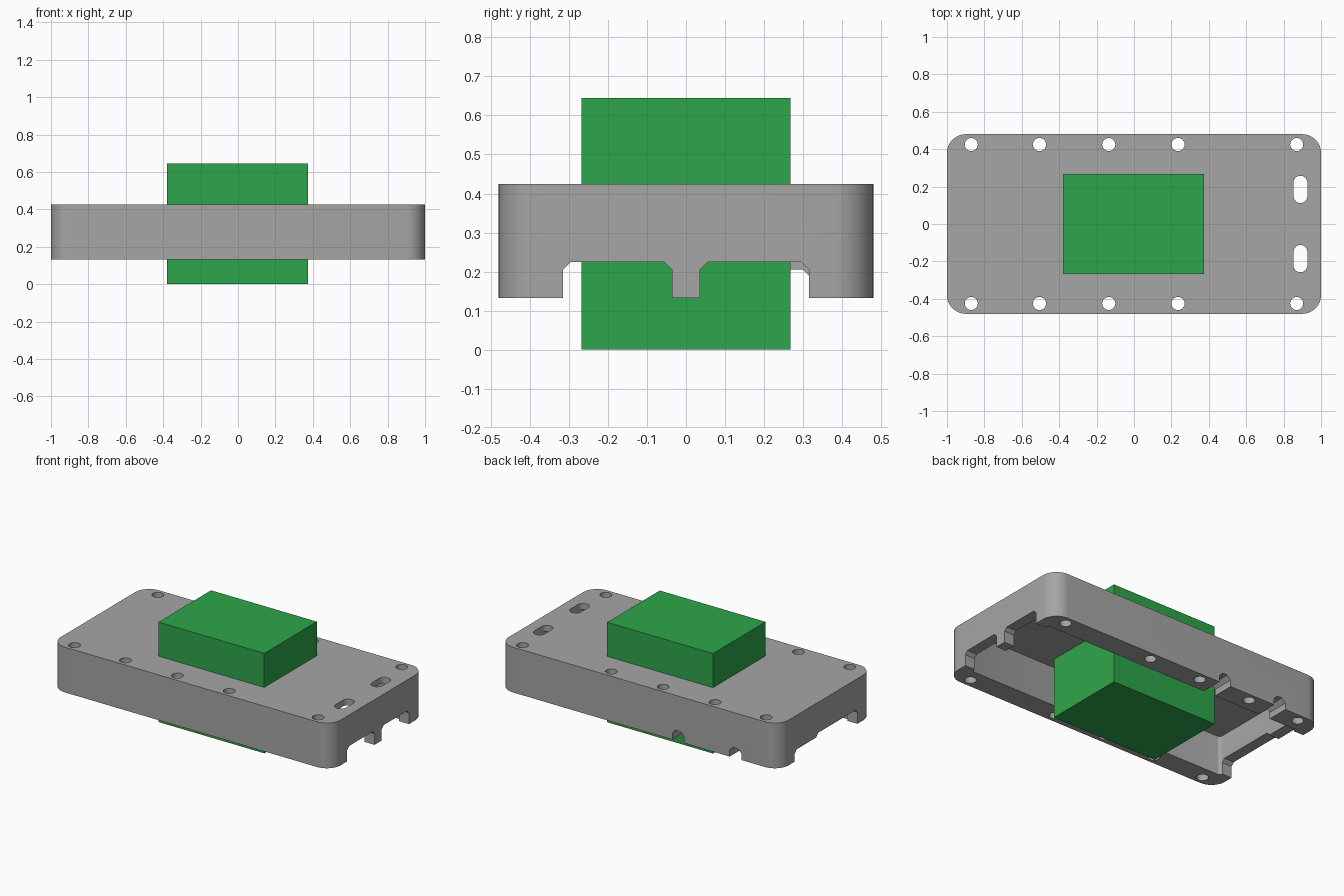
import bpy, bmesh, math
from mathutils import Vector

if "Cube" in bpy.data.objects:
    bpy.data.objects.remove(bpy.data.objects["Cube"])


def material(name, color):
    m = bpy.data.materials.new(name)
    m.diffuse_color = (*color, 1)
    m.use_nodes = True
    m.node_tree.nodes["Principled BSDF"].inputs["Base Color"].default_value = m.diffuse_color
    return m


GREY = material("housing grey", (0.38, 0.38, 0.38))
GREEN = material("block green", (0.027, 0.381, 0.07))


def prism(name, pts, axis, lo, hi, mat=GREY):
    """Extrude a 2D outline along x (outline y,z), y (outline x,z) or z (outline x,y)."""
    place = {"x": lambda a, b, t: (t, a, b),
             "y": lambda a, b, t: (a, t, b),
             "z": lambda a, b, t: (a, b, t)}[axis]
    bm = bmesh.new()
    face = bm.faces.new([bm.verts.new(place(a, b, lo)) for a, b in pts])
    ext = bmesh.ops.extrude_face_region(bm, geom=[face])
    verts = [v for v in ext["geom"] if isinstance(v, bmesh.types.BMVert)]
    bmesh.ops.translate(bm, verts=verts, vec=Vector(place(0, 0, hi - lo)))
    bmesh.ops.recalc_face_normals(bm, faces=bm.faces)
    mesh = bpy.data.meshes.new(name)
    bm.to_mesh(mesh)
    bm.free()
    mesh.materials.append(mat)
    ob = bpy.data.objects.new(name, mesh)
    bpy.context.collection.objects.link(ob)
    return ob


def rounded(cx, cy, hx, hy, r, n=10):
    """Rounded rectangle outline; a circle or slot when r equals a half size."""
    pts = []
    for k, (sx, sy) in enumerate([(1, 1), (-1, 1), (-1, -1), (1, -1)]):
        for i in range(n + 1):
            a = math.pi / 2 * (k + i / n)
            p = (cx + sx * (hx - r) + r * math.cos(a), cy + sy * (hy - r) + r * math.sin(a))
            if not pts or math.dist(p, pts[-1]) > 1e-5:
                pts.append(p)
    if math.dist(pts[0], pts[-1]) < 1e-5:
        pts.pop()
    return pts


def notch(a, b, top, c=0.02):
    """Opening outline with chamfered upper corners."""
    return [(a, 0.05), (b, 0.05), (b, top - c), (b - c, top), (a + c, top), (a, top - c)]


# Housing shell
housing = prism("housing", rounded(0, 0, 1.0, 0.48, 0.1, 12), "z", 0.133, 0.425)

cutters = []


def cut(*args):
    cutters.append(prism("cutter", *args))


# Hollow underside
cut(rounded(0, 0, 0.93, 0.34, 0.02, 3), "z", 0.05, 0.385)

# Screw holes along both long edges, slots at the right end
for s in (-1, 1):
    for x in (-0.87, -0.505, -0.135, 0.235, 0.87):
        cut(rounded(x, s * 0.425, 0.035, 0.035, 0.035, 6), "z", 0.05, 0.5)
    cut(rounded(0.89, s * 0.185, 0.037, 0.073, 0.037, 6), "z", 0.3, 0.5)

# Two connector openings in the right wall
cut(notch(-0.315, -0.036, 0.225), "x", 0.9, 1.1)
cut(notch(0.036, 0.315, 0.225), "x", 0.9, 1.1)

# Wide stepped opening in the left wall
cut(notch(-0.32, 0.1, 0.228), "x", -1.1, -0.9)
cut(notch(0.0, 0.32, 0.205), "x", -1.1, -0.9)

# Small cable openings in the back wall
for x in (-0.28, -0.69):
    cut(notch(x - 0.042, x + 0.042, 0.2, 0.025), "y", 0.3, 0.6)

for c in cutters:
    c.hide_render = True
    mod = housing.modifiers.new("cut", "BOOLEAN")
    mod.object = c
    mod.operation = "DIFFERENCE"
    mod.solver = "EXACT"

bpy.context.view_layer.objects.active = housing
housing.select_set(True)
for mod in list(housing.modifiers):
    bpy.ops.object.modifier_apply(modifier=mod.name)
for c in cutters:
    bpy.data.objects.remove(c)
bpy.ops.object.shade_smooth_by_angle(angle=math.radians(30))

# Central block passing through the housing
prism("center_block", [(-0.38, -0.268), (0.375, -0.268), (0.375, 0.268), (-0.38, 0.268)],
      "z", 0.0, 0.645, GREEN)
